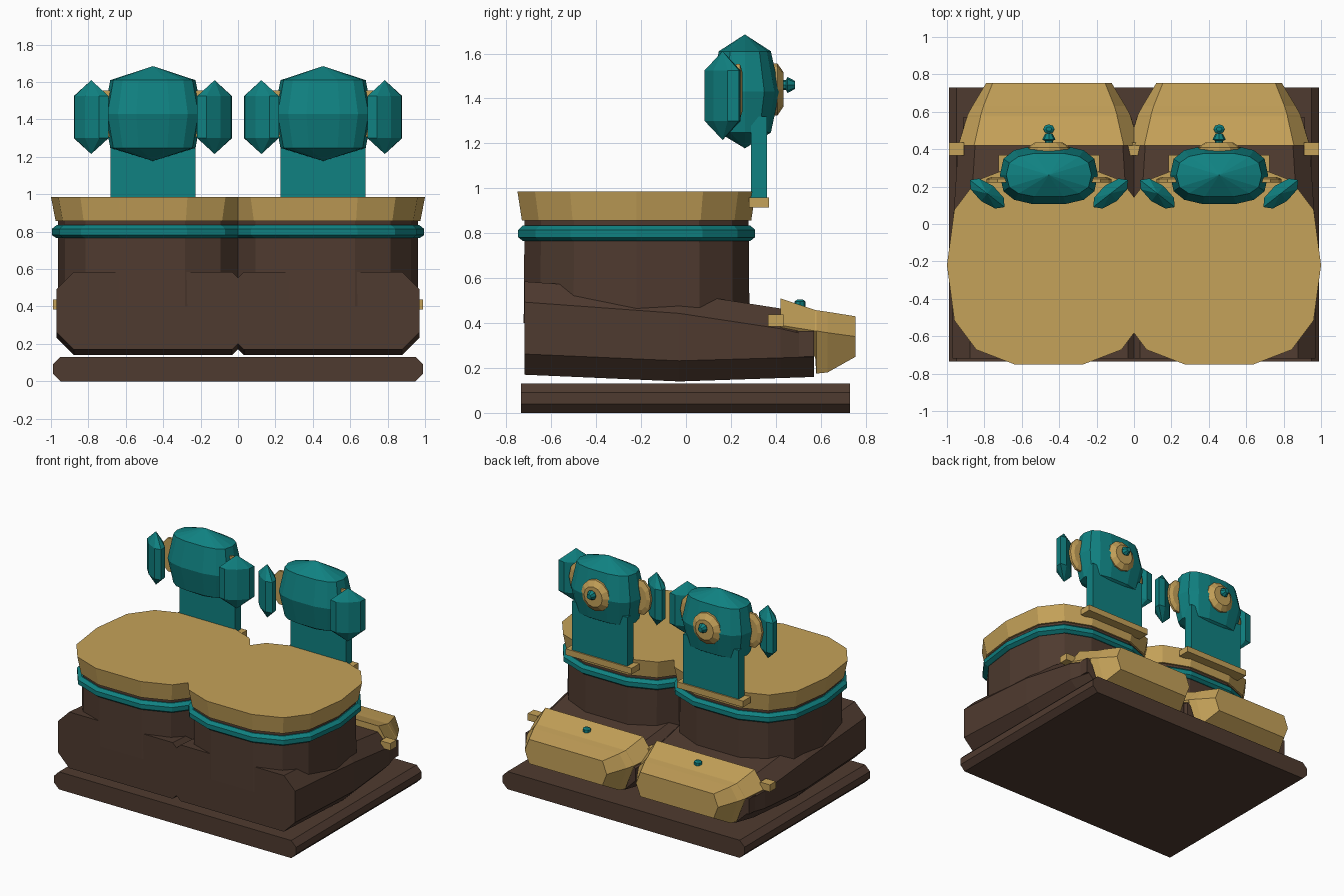
import bpy, bmesh
from math import cos, sin, pi, copysign, radians
from mathutils import Matrix, Vector

cube = bpy.data.objects.get("Cube")
if cube:
    bpy.data.objects.remove(cube, do_unlink=True)


def material(name, rgb):
    m = bpy.data.materials.new(name)
    m.use_nodes = True
    m.diffuse_color = (*rgb, 1)
    bsdf = next(n for n in m.node_tree.nodes if n.type == 'BSDF_PRINCIPLED')
    bsdf.inputs["Base Color"].default_value = (*rgb, 1)
    return m


BROWN = material("dark_brown", (0.078, 0.043, 0.029))
GOLD = material("sandy_gold", (0.56, 0.36, 0.10))
TEAL = material("teal", (0.005, 0.22, 0.22))


def loft(name, rings, mat, at=(0, 0, 0), turn=0):
    """Skin a closed solid over a list of matching rings of points."""
    bm = bmesh.new()
    loops = [[bm.verts.new(p) for p in ring] for ring in rings]
    for a, b in zip(loops, loops[1:]):
        for i in range(len(a)):
            j = (i + 1) % len(a)
            bm.faces.new((a[i], a[j], b[j], b[i]))
    bm.faces.new(loops[0])
    bm.faces.new(loops[-1])
    bmesh.ops.remove_doubles(bm, verts=bm.verts, dist=0.0005)
    bmesh.ops.recalc_face_normals(bm, faces=bm.faces)
    bm.transform(Matrix.Translation(at) @ Matrix.Rotation(turn, 4, 'Z'))
    mesh = bpy.data.meshes.new(name)
    bm.to_mesh(mesh)
    bm.free()
    mesh.materials.append(mat)
    ob = bpy.data.objects.new(name, mesh)
    bpy.context.collection.objects.link(ob)
    return ob


def oval(rx, ry, z, n=14, power=0.72):
    """Squarish oval ring in the horizontal plane."""
    def soft(v):
        return copysign(abs(v) ** power, v)
    return [(rx * soft(cos(2 * pi * i / n)), ry * soft(sin(2 * pi * i / n)), z)
            for i in range(n)]


def disc(r, y, n=12, squash=1):
    """Round ring facing backwards."""
    return [(squash * r * cos(2 * pi * i / n), y, r * sin(2 * pi * i / n))
            for i in range(n)]


def section(y, half, z0, z1, c):
    """Chamfered box section across the body."""
    right = [(half - c, z0), (half, z0 + c), (half, z1 - c), (half - c, z1)]
    return [(x, y, z) for x, z in right] + [(-x, y, z) for x, z in reversed(right)]


def hood_section(y, wide, flat, z0, z1, zm):
    """Six-sided section, widest at height zm."""
    return [(flat, y, z0), (wide, y, zm), (flat, y, z1),
            (-flat, y, z1), (-wide, y, zm), (-flat, y, z0)]


def box(name, lo, hi, mat):
    return loft(name, [[(lo[0], lo[1], z), (hi[0], lo[1], z),
                        (hi[0], hi[1], z), (lo[0], hi[1], z)]
                       for z in (lo[2], hi[2])], mat)


# Base plate
loft("base_plate", [section(y, 0.99, 0, 0.13, 0.04) for y in (-0.735, 0.73)], BROWN)

SEAT_Y = -0.22
for side, label in ((1, "left"), (-1, "right")):
    cx = side * 0.455

    # Lower body and seat pedestal
    loft(label + "_lower_body",
         [section(-0.718, 0.515, 0.17, 0.585, 0.092),
          section(-0.03, 0.515, 0.14, 0.535, 0.092),
          section(0.42, 0.485, 0.155, 0.465, 0.09),
          section(0.57, 0.44, 0.16, 0.43, 0.09)], BROWN, (cx, 0, 0))
    loft(label + "_seat_pedestal",
         [oval(0.507, 0.512, 0.40), oval(0.507, 0.508, 0.87)],
         BROWN, (cx, SEAT_Y, 0))

    # Teal trim band and cushion
    loft(label + "_trim_band",
         [oval(0.515, 0.515, 0.765), oval(0.54, 0.537, 0.782),
          oval(0.54, 0.537, 0.815), oval(0.515, 0.515, 0.835)],
         TEAL, (cx, SEAT_Y, 0))
    loft(label + "_cushion",
         [oval(0.52, 0.52, 0.857), oval(0.545, 0.54, 0.985)],
         GOLD, (cx, SEAT_Y, 0))

    # Backrest post and its bracket
    box(label + "_backrest_post", (cx - 0.227, 0.29, 0.95),
        (cx + 0.227, 0.36, 1.32), TEAL)
    box(label + "_post_bracket", (cx - 0.27, 0.28, 0.915),
        (cx + 0.27, 0.37, 0.96), GOLD)

    # Headrest
    loft(label + "_headrest",
         [oval(0, 0, 1.178), oval(0.228, 0.118, 1.248), oval(0.262, 0.158, 1.43),
          oval(0.228, 0.118, 1.61), oval(0, 0, 1.685)], TEAL, (cx, 0.262, 0))

    # Knob on the back of the headrest
    loft(label + "_headrest_ring",
         [disc(0.115, 0.385), disc(0.115, 0.408), disc(0.075, 0.435)],
         GOLD, (cx, 0, 1.44))
    loft(label + "_headrest_knob",
         [disc(0.022, 0.42, 8), disc(0.022, 0.445, 8), disc(0.036, 0.452, 8),
          disc(0.018, 0.485, 8)], TEAL, (cx, 0, 1.46))

    # Side wings with their gold hinges
    for wing, where in ((1, "outer"), (-1, "inner")):
        d = wing * side
        loft(f"{label}_{where}_wing",
             [oval(0, 0, 1.215, 8, 1), oval(0.118, 0.052, 1.30, 8, 1),
              oval(0.118, 0.052, 1.525, 8, 1), oval(0, 0, 1.61, 8, 1)],
             TEAL, (cx + d * 0.33, 0.163, 0), d * radians(38))
        loft(f"{label}_{where}_wing_hinge",
             [disc(0.13, 0.222, 10, 0.65), disc(0.13, 0.24, 10, 0.65),
              disc(0.09, 0.252, 10, 0.65)], GOLD, (cx + d * 0.25, 0, 1.43))

        # Clips at the front corners of the rear hood
        x = cx + d * 0.495
        box(f"{label}_{where}_hood_clip", (x - 0.04, 0.365, 0.385),
            (x + 0.04, 0.435, 0.437), GOLD)

    # Rear hood, stepping down behind the body
    loft(label + "_rear_hood",
         [hood_section(0.42, 0.485, 0.40, 0.26, 0.51, 0.39),
          hood_section(0.575, 0.437, 0.365, 0.25, 0.458, 0.365),
          hood_section(0.58, 0.437, 0.365, 0.175, 0.457, 0.365),
          hood_section(0.63, 0.41, 0.35, 0.18, 0.45, 0.357),
          hood_section(0.755, 0.335, 0.30, 0.25, 0.43, 0.34)], GOLD, (cx, 0, 0))
    outer = sorted((side * 0.80, side * 0.915))
    box(label + "_hood_vent", (outer[0], 0.49, 0.25), (outer[1], 0.57, 0.365), BROWN)
    loft(label + "_hood_button",
         [oval(0.03, 0.025, 0.44, 8, 1), oval(0.03, 0.025, 0.495, 8, 1),
          oval(0.015, 0.012, 0.505, 8, 1)], TEAL, (cx, 0.508, 0))
